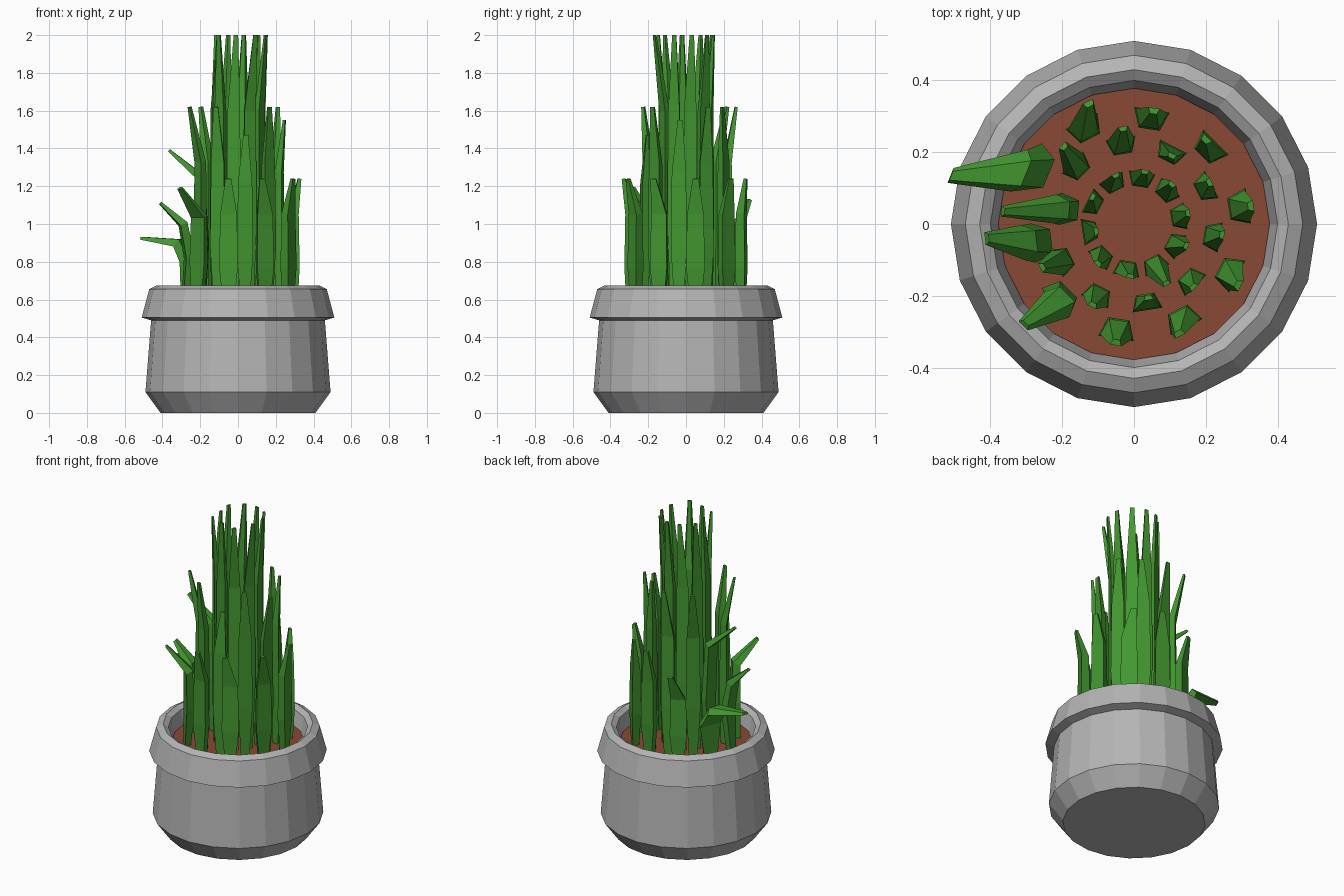
import bpy, bmesh, math
from mathutils import Vector

if "Cube" in bpy.data.objects:
    bpy.data.objects.remove(bpy.data.objects["Cube"])


def material(name, rgb):
    m = bpy.data.materials.new(name)
    m.diffuse_color = (*rgb, 1)
    m.use_nodes = True
    m.node_tree.nodes["Principled BSDF"].inputs["Base Color"].default_value = m.diffuse_color
    return m


GREY = material("pot_grey", (0.46, 0.46, 0.46))
BROWN = material("soil_brown", (0.25, 0.065, 0.035))
GREEN = material("leaf_green", (0.055, 0.31, 0.03))


def finish(bm, name, mat):
    bmesh.ops.recalc_face_normals(bm, faces=bm.faces)
    me = bpy.data.meshes.new(name)
    bm.to_mesh(me)
    bm.free()
    me.materials.append(mat)
    ob = bpy.data.objects.new(name, me)
    bpy.context.collection.objects.link(ob)
    return ob


def bridge(bm, rings):
    for a, b in zip(rings, rings[1:]):
        n = len(a)
        for i in range(n):
            bm.faces.new((a[i], a[(i + 1) % n], b[(i + 1) % n], b[i]))


def lathe(name, profile, mat, sides=20, cap_end=False):
    bm = bmesh.new()
    rings = [[bm.verts.new((r * math.cos(math.tau * i / sides),
                            r * math.sin(math.tau * i / sides), z))
              for i in range(sides)] for r, z in profile]
    bridge(bm, rings)
    bm.faces.new(rings[0])
    if cap_end:
        bm.faces.new(rings[-1])
    return finish(bm, name, mat)


# Pot: chamfered foot, tapering wall, overhanging rim, inner lip
lathe("pot", [(0.41, 0), (0.49, 0.11), (0.46, 0.49), (0.51, 0.505), (0.47, 0.655),
              (0.43, 0.675), (0.40, 0.655), (0.375, 0.55), (0.37, 0.50)], GREY, cap_end=True)
# Soil
SOIL = 0.57
lathe("soil", [(0.37, 0.52), (0.378, SOIL)], BROWN, cap_end=True)


def blade(name, path, angle, width, thick):
    """Tapered four-sided leaf swept along base, widest, kink and tip points."""
    path = [Vector(p) for p in path]
    side = Vector((-math.sin(angle), math.cos(angle), 0))
    bm = bmesh.new()
    rings = []
    for i, p in enumerate(path):
        d = (path[min(i + 1, 3)] - path[max(i - 1, 0)]).normalized()
        out = side.cross(d).normalized()
        w = width * (0.55, 1.0, 0.9, 0.32)[i] / 2
        t = thick * (0.7, 1.0, 0.85, 0.3)[i] / 2
        rings.append([bm.verts.new(p + out * t * v + side * w * u)
                      for u, v in ((-1, 1), (1, 1), (0.6, -1), (-0.6, -1))])
    bridge(bm, rings)
    bm.faces.new(rings[0])
    bm.faces.new(rings[-1])
    return finish(bm, name, GREEN)


# Three rings of ten leaves: name, radius, first angle, tip height, width, thickness, tip positions
RINGS = [
    ("outer_leaf", 0.295, 9, 1.24, 0.10, 0.055,
     [(.325, .05), (.20, .235), (.055, .315), (-.125, .335), None,
      None, None, (-.05, -.33), (.125, -.305), (.29, -.17)]),
    ("middle_leaf", 0.22, 27, 1.62, 0.085, 0.045,
     [(.21, .115), (.105, .19), (-.03, .265), (-.195, .215), None,
      (-.255, -.12), (-.115, -.225), (.04, -.205), (.165, -.175), (.245, -.03)]),
    ("inner_leaf", 0.125, 9, 2.0, 0.075, 0.04,
     [(.15, .03), (.105, .11), (.03, .145), (-.05, .135), (-.115, .075),
      (-.105, -.02), (-.10, -.11), (-.01, -.145), (.09, -.165), (.145, -.06)]),
]
SHORT = {"outer_leaf_4": 1.13, "middle_leaf_8": 1.47, "middle_leaf_10": 1.55}
for kind, r, start, top, w, t, tips in RINGS:
    for k, tip in enumerate(tips):
        if tip is None:
            continue
        name = f"{kind}_{k + 1}"
        a = math.radians(start + 36 * k)
        x, y = r * math.cos(a), r * math.sin(a)
        z = SHORT.get(name, top)
        h = z - SOIL
        blade(name, [(x, y, SOIL - 0.02), (x, y, SOIL + 0.3 * h),
                     (x, y, SOIL + 0.72 * h), (*tip, z)], a, w, t)

# Drooping leaves on the left side
BENT = [
    ("bent_leaf_low", 158, 0.14, [(-.27, .15, .55), (-.26, .15, .80), (-.31, .145, .90), (-.51, .135, .925)]),
    ("bent_leaf_side", 187, 0.11, [(-.28, -.05, .55), (-.255, -.05, .82), (-.29, -.05, 1.0), (-.41, -.04, 1.11)]),
    ("bent_leaf_front", 225, 0.11, [(-.21, -.21, .55), (-.20, -.20, .80), (-.20, -.21, 1.04), (-.305, -.28, 1.19)]),
    ("bent_leaf_high", 175, 0.09, [(-.19, .04, .55), (-.18, .04, .90), (-.20, .04, 1.25), (-.365, .035, 1.39)]),
]
for name, deg, w, path in BENT:
    blade(name, path, math.radians(deg), w, 0.05)
